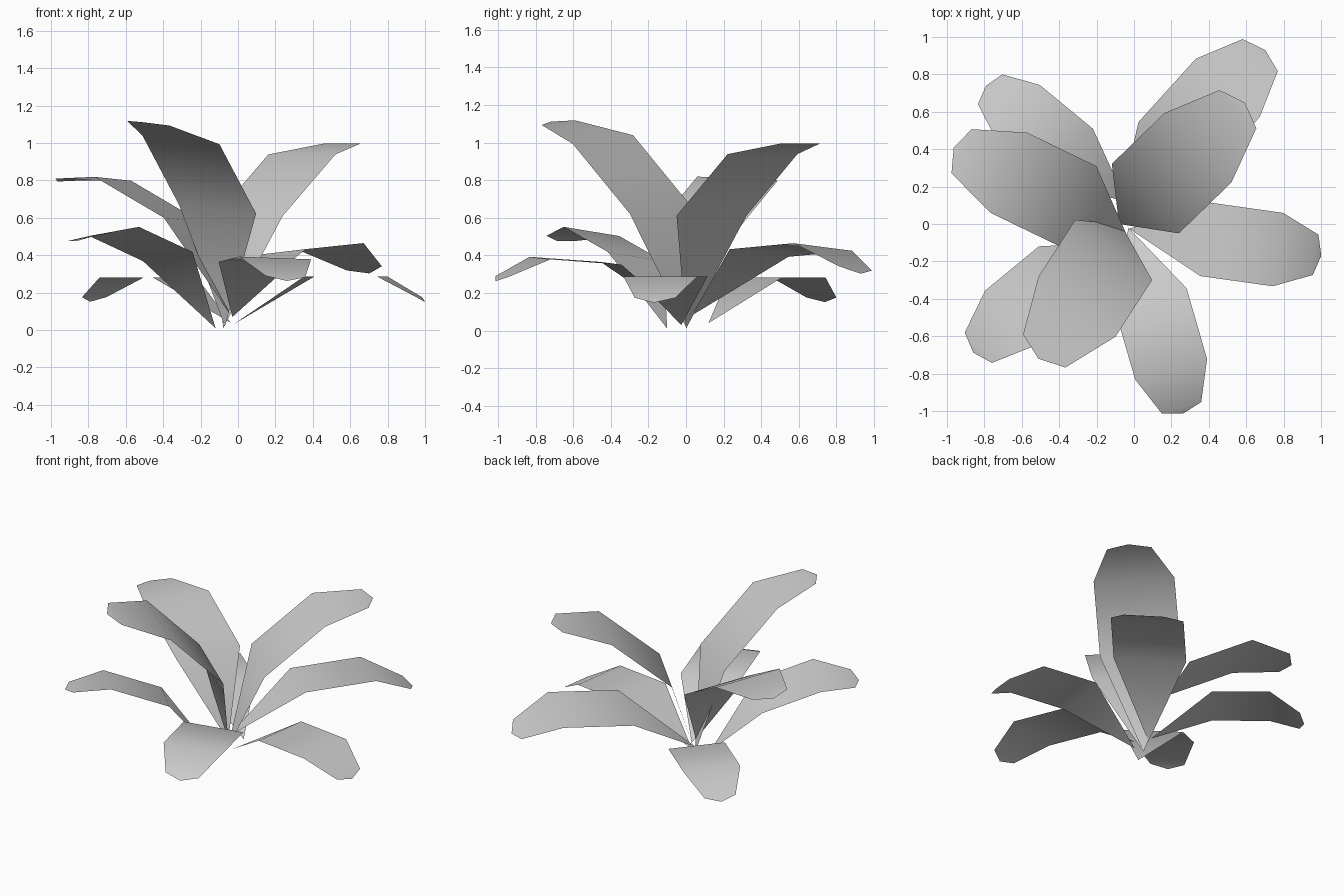
import bpy
import bmesh
from math import radians, cos, sin
from mathutils import Matrix, Vector

cube = bpy.data.objects.get("Cube")
if cube:
    bpy.data.objects.remove(cube, do_unlink=True)

# Single leaf colour
grey = bpy.data.materials.new("soft grey")
grey.use_nodes = True
colour = (0.6, 0.6, 0.6, 1)
grey.diffuse_color = colour
grey.node_tree.nodes["Principled BSDF"].inputs["Base Color"].default_value = colour

# Leaf profile: segment length, bend away from the base pitch, half width
SEGMENTS = [(0.49, 0, 0.2), (0.395, 32, 0.2), (0.235, 61, 0.11), (0.04, 72, 0)]


def make_leaf(name, base, yaw, pitch, roll, size):
    """Arching leaf: pointed base, three cross-sections and a blunt tip."""
    bm = bmesh.new()
    point = Vector((0, 0, 0))
    previous = [bm.verts.new(point)]
    for length, bend, half in SEGMENTS:
        angle = radians(pitch - bend)
        point = point + Vector((cos(angle), 0, sin(angle))) * length
        sides = (-half, half) if half else (0,)
        row = [bm.verts.new(point + Vector((0, s, 0))) for s in sides]
        bm.faces.new(previous[::-1] + row if len(previous) > 1 or len(row) > 1 else row)
        previous = row
    for face in bm.faces:
        face.smooth = True
        face.normal_update()
        if face.normal.z < 0:
            face.normal_flip()
    placement = (Matrix.Translation(base) @ Matrix.Rotation(radians(yaw), 4, "Z")
                 @ Matrix.Rotation(radians(roll), 4, "X") @ Matrix.Scale(size, 4))
    bm.transform(placement)
    mesh = bpy.data.meshes.new(name)
    bm.to_mesh(mesh)
    bm.free()
    mesh.materials.append(grey)
    leaf = bpy.data.objects.new(name, mesh)
    bpy.context.collection.objects.link(leaf)


# Upper whorl, large and steep
make_leaf("front_tall_leaf", (-0.07, 0, 0.02), 232, 78, -5, 1.31)
make_leaf("back_tall_leaf", (-0.08, 0, 0.01), 44, 72, 0, 1.29)
make_leaf("right_tall_leaf", (-0.045, -0.045, 0.09), 155.5, 60, 2.5, 1.18)

# Lower whorl, spreading outward
make_leaf("left_leaf", (-0.025, -0.025, 0.03), -8, 32, 0, 0.99)
make_leaf("back_left_leaf", (-0.095, 0.03, 0.08), 47.5, 36, -5, 1.16)
make_leaf("front_leaf", (-0.03, -0.02, 0.07), -74, 36, -2, 1.0)
make_leaf("front_right_leaf", (-0.12, -0.1, 0.01), 222, 52, 7, 1.0)
make_leaf("back_right_leaf", (-0.04, 0.12, 0.04), 140.5, 32, 0, 0.93)
